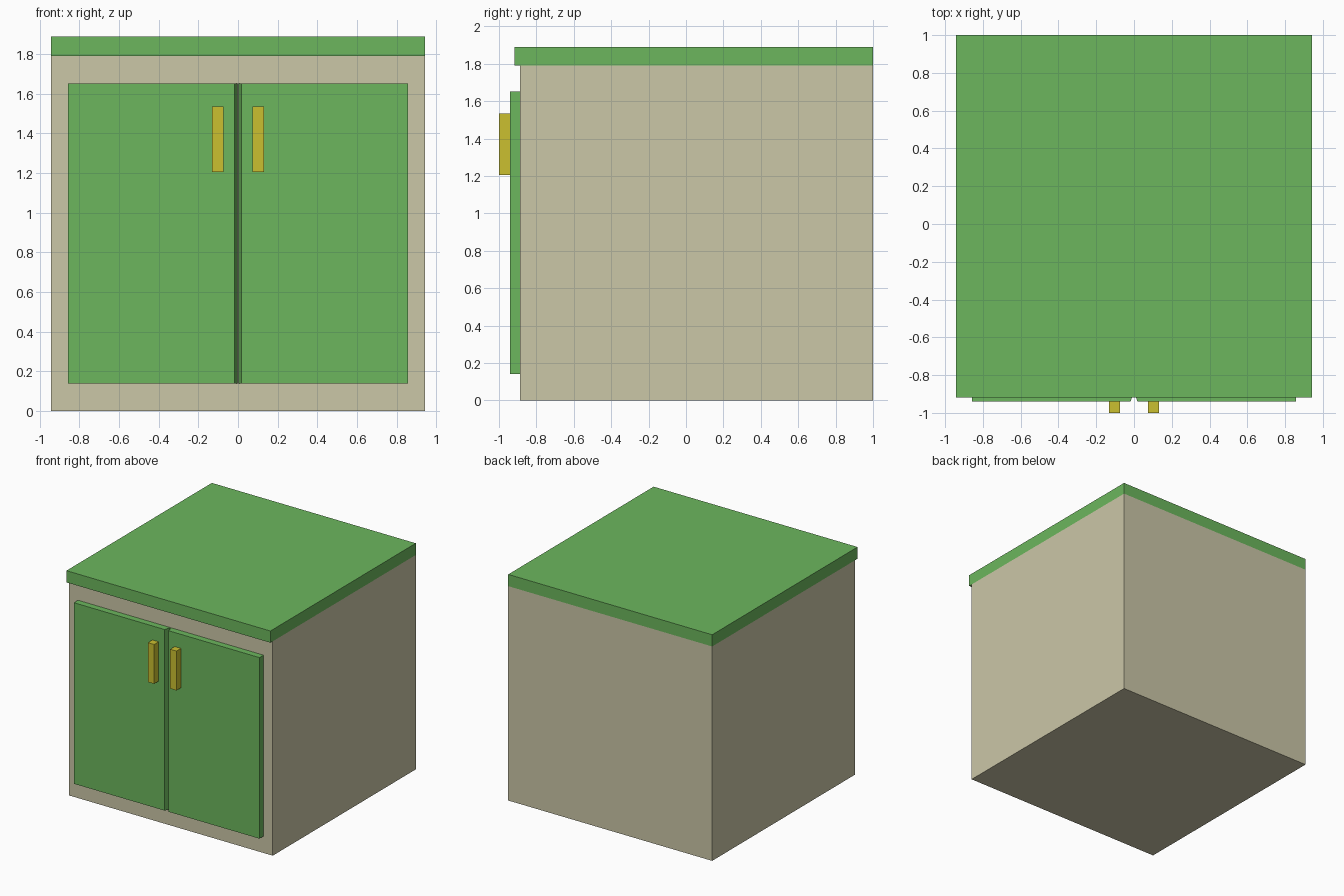
import bpy
import bmesh

if "Cube" in bpy.data.objects:
    bpy.data.objects.remove(bpy.data.objects["Cube"])


def material(name, color):
    m = bpy.data.materials.new(name)
    m.diffuse_color = color
    m.use_nodes = True
    m.node_tree.nodes["Principled BSDF"].inputs["Base Color"].default_value = m.diffuse_color
    return m


green = material("green_paint", (0.15, 0.47, 0.11, 1))
tan = material("tan_panel", (0.60, 0.57, 0.39, 1))
yellow = material("yellow_handle", (0.60, 0.53, 0.03, 1))


def prism(name, outline, z0, z1, mat, mirror=False):
    """Extrude an (x, y) outline from z0 to z1, optionally mirrored across x."""
    bm = bmesh.new()
    base = bm.faces.new([bm.verts.new((x, y, z0)) for x, y in outline])
    ext = bmesh.ops.extrude_face_region(bm, geom=[base])
    top = [v for v in ext["geom"] if isinstance(v, bmesh.types.BMVert)]
    bmesh.ops.translate(bm, vec=(0, 0, z1 - z0), verts=top)
    bmesh.ops.recalc_face_normals(bm, faces=bm.faces)
    mesh = bpy.data.meshes.new(name)
    bm.to_mesh(mesh)
    bm.free()
    mesh.materials.append(mat)
    ob = bpy.data.objects.new(name, mesh)
    bpy.context.collection.objects.link(ob)
    if mirror:
        mod = ob.modifiers.new("mirror", "MIRROR")
        mod.use_mirror_merge = False
    return ob


def rect(x0, x1, y0, y1):
    return [(x0, y0), (x1, y0), (x1, y1), (x0, y1)]


# Cabinet box and worktop with a small front overhang
prism("cabinet_body", rect(-0.942, 0.942, -0.887, 1.0), 0, 1.79, tan)
prism("worktop", rect(-0.942, 0.942, -0.918, 1.0), 1.79, 1.888, green)

# Pair of doors, inner edges slanted to form a V groove between them
prism("doors", [(0.018, -0.941), (0.857, -0.941), (0.858, -0.887), (0.002, -0.887)],
      0.14, 1.652, green, mirror=True)

# Pair of bar handles
prism("handles", rect(0.074, 0.132, -1.0, -0.941), 1.206, 1.535, yellow, mirror=True)
